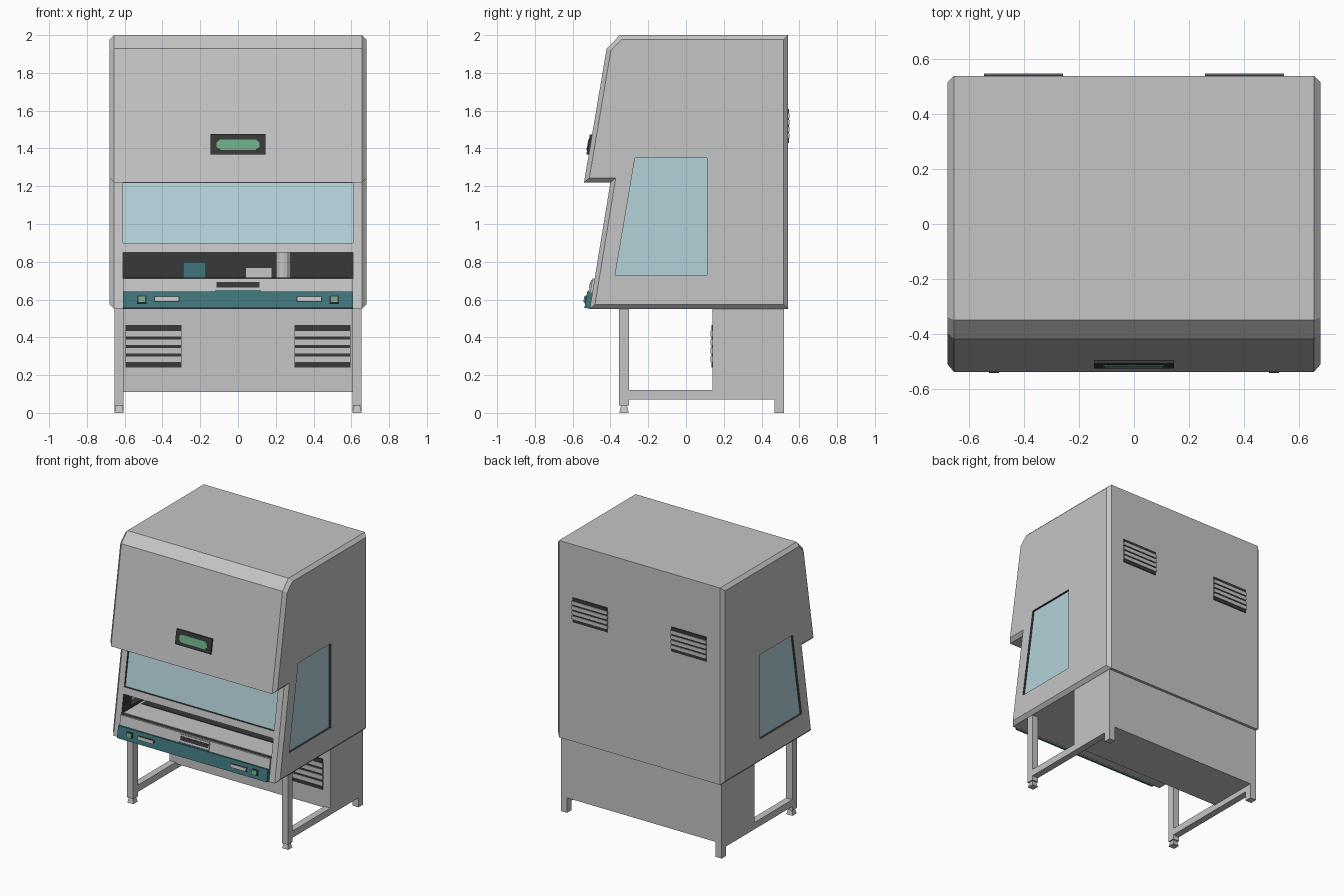
import bpy, bmesh, math
from mathutils import Matrix, Vector

if "Cube" in bpy.data.objects:
    bpy.data.objects.remove(bpy.data.objects["Cube"])


def material(name, r, g, b):
    m = bpy.data.materials.new(name)
    m.use_nodes = True
    m.diffuse_color = (r, g, b, 1)
    m.node_tree.nodes["Principled BSDF"].inputs["Base Color"].default_value = (r, g, b, 1)
    return m


GREY = material("body grey", 0.56, 0.56, 0.56)
DARK = material("dark grey", 0.04, 0.04, 0.04)
GLASS = material("pale blue glass", 0.45, 0.65, 0.70)
TEAL = material("teal", 0.05, 0.18, 0.20)
GREEN = material("green", 0.15, 0.42, 0.24)

TILT = -math.atan(0.17)


def lower_front(z):
    return -0.51 + (z - 0.55) * 0.164


def upper_front(z):
    return -0.54 + (z - 1.22) * 0.17


def finish(name, bm, *mats):
    mesh = bpy.data.meshes.new(name)
    bmesh.ops.recalc_face_normals(bm, faces=bm.faces[:])
    bm.to_mesh(mesh)
    bm.free()
    for m in mats:
        mesh.materials.append(m)
    ob = bpy.data.objects.new(name, mesh)
    bpy.context.collection.objects.link(ob)
    return ob


def box(name, mat, x0, x1, y0, y1, z0, z1):
    bm = bmesh.new()
    centre = Vector((x0 + x1, y0 + y1, z0 + z1)) / 2
    size = Matrix.Diagonal((x1 - x0, y1 - y0, z1 - z0, 1))
    bmesh.ops.create_cube(bm, size=1, matrix=Matrix.Translation(centre) @ size)
    return finish(name, bm, mat)


def panel(name, mat, front, x, z, w, h, out, depth=0.02, cut=0):
    """Slab leaning with the front, its outer face standing out from the slope."""
    bm = bmesh.new()
    a, b = w / 2, h / 2
    if cut:
        outline = [(-a, cut - b), (cut - a, -b), (a - cut, -b), (a, cut - b),
                   (a, b - cut), (a - cut, b), (cut - a, b), (-a, b - cut)]
    else:
        outline = [(-a, -b), (a, -b), (a, b), (-a, b)]
    face = bm.faces.new([bm.verts.new((u, -out, v)) for u, v in outline])
    res = bmesh.ops.extrude_face_region(bm, geom=[face])
    for v in res["geom"]:
        if isinstance(v, bmesh.types.BMVert):
            v.co.y += depth
    place = Matrix.Translation((x, front(z), z)) @ Matrix.Rotation(TILT, 4, "X")
    bm.transform(place)
    bm.faces.ensure_lookup_table()
    if not any(f.normal.y > 0.5 and f.calc_center_median().y > front(z) for f in bm.faces):
        bm.normal_update()
    return finish(name, bm, mat)


def prism(name, mats, profile, x0, x1, chamfer=0, index=0):
    """Side profile (y, z) swept along x, with optional chamfered ends."""
    bm = bmesh.new()
    ends = [[bm.verts.new((x, y, z)) for y, z in profile] for x in (x0, x1)]
    caps = [bm.faces.new(e) for e in ends]
    for i in range(len(profile)):
        j = (i + 1) % len(profile)
        bm.faces.new((ends[0][i], ends[0][j], ends[1][j], ends[1][i]))
    bmesh.ops.recalc_face_normals(bm, faces=bm.faces[:])
    if chamfer:
        bmesh.ops.inset_individual(bm, faces=caps, thickness=chamfer,
                                   depth=chamfer, use_even_offset=True)
    for f in bm.faces:
        f.material_index = index
    return finish(name, bm, *mats)


def carve(ob, cutter):
    mod = ob.modifiers.new("cut", "BOOLEAN")
    mod.operation = "DIFFERENCE"
    mod.solver = "EXACT"
    mod.object = cutter
    bpy.context.view_layer.objects.active = ob
    bpy.ops.object.modifier_apply(modifier=mod.name)
    bpy.data.objects.remove(cutter)


# Cabinet shell with chamfered sides, hollow chamber and window openings
shell = [(-0.51, 0.55), (0.54, 0.55), (0.54, 2.0), (-0.35, 2.0),
         (-0.42, 1.93), (-0.54, 1.22), (lower_front(1.22), 1.22)]
body = prism("cabinet_body", (GREY, DARK), shell, -0.656, 0.656, chamfer=0.024)


def inner(z):
    return (lower_front(z) + 0.04, z)


chamber = [(-0.8, 0.71), (0.3, 0.71), (0.3, 1.4), inner(1.4), inner(1.218),
           (-0.8, 1.218), (-0.8, 0.9), inner(0.9), inner(0.85), (-0.8, 0.85)]
carve(body, prism("chamber_cutter", (GREY, DARK), chamber, -0.61, 0.61, index=1))
window = [(-0.375, 0.73), (0.11, 0.73), (0.11, 1.35), (-0.27, 1.35)]
carve(body, prism("window_cutter", (GREY, DARK), window, -0.8, 0.8, index=1))

# Glazing
for side, s in (("left", 1), ("right", -1)):
    prism(side + "_window", (GLASS,), window, s * 0.655, s * 0.665)
panel("front_sash", GLASS, lower_front, 0, 1.06, 1.22, 0.325, -0.015, 0.01)

# Work surface, air grille and the items standing inside
box("work_surface", GREY, -0.61, 0.61, -0.46, 0.3, 0.70, 0.714)
box("floor_grille", DARK, -0.59, 0.59, -0.28, -0.18, 0.712, 0.718)
box("teal_box", TEAL, -0.29, -0.17, 0, 0.12, 0.712, 0.8)
box("grey_tray", GREY, 0.04, 0.18, 0, 0.12, 0.712, 0.77)
bm = bmesh.new()
bmesh.ops.create_cone(bm, cap_ends=True, segments=12, radius1=0.04, radius2=0.04,
                      depth=0.17, matrix=Matrix.Translation((0.24, 0.08, 0.797)))
finish("canister", bm, GREY)

# Sill and its slot
panel("front_sill", GREY, lower_front, 0, 0.673, 1.22, 0.074, 0.012, 0.03)
panel("slot_frame", GREY, lower_front, 0, 0.672, 0.24, 0.06, 0.018)
panel("slot", DARK, lower_front, 0, 0.675, 0.225, 0.028, 0.021)
panel("slot_lip", TEAL, lower_front, 0, 0.643, 0.24, 0.008, 0.021)

# Control strip with buttons and pulls
panel("control_strip", TEAL, lower_front, 0, 0.595, 1.22, 0.088, 0.028, 0.04)
for side, s in (("left", 1), ("right", -1)):
    panel(side + "_button_rim", DARK, lower_front, s * 0.51, 0.596, 0.05, 0.042, 0.033)
    panel(side + "_button", GREEN, lower_front, s * 0.51, 0.596, 0.036, 0.03, 0.039)
    panel(side + "_pull_rim", DARK, lower_front, s * 0.378, 0.596, 0.135, 0.03, 0.031)
    panel(side + "_pull", GREY, lower_front, s * 0.378, 0.597, 0.125, 0.02, 0.037)

# Display on the hood
panel("display_bezel", DARK, upper_front, 0, 1.42, 0.29, 0.108, 0.012)
panel("display_screen", GREEN, upper_front, 0, 1.418, 0.225, 0.056, 0.016, 0.01, cut=0.016)


# Vent grilles: dark plate with four slats
def vent(name, x0, x1, y, out, z0, z1):
    def slab(part, mat, t, xa, xb, za, zb):
        ya, yb = sorted((y - out * 0.004, y + out * t))
        box(name + part, mat, xa, xb, ya, yb, za, zb)
    slab("_plate", DARK, 0.005, x0, x1, z0, z1)
    step = (z1 - z0) / 5
    for i in range(4):
        mid = (z0 + z1) / 2 + (i - 1.5) * step
        slab("_slat_%d" % (i + 1), GREY, 0.009, x0 - 0.002, x1 + 0.002,
             mid - step * 0.33, mid + step * 0.33)


# Stand: rear cupboard, side rails, legs and feet
box("rear_cupboard", GREY, -0.655, 0.655, 0.14, 0.52, 0.11, 0.552)
for side, s in (("left", 1), ("right", -1)):
    xa, xb = sorted((s * 0.605, s * 0.655))
    box(side + "_front_leg", GREY, xa, xb, -0.355, -0.302, 0.038, 0.555)
    box(side + "_rail", GREY, xa, xb, -0.302, 0.52, 0.07, 0.12)
    box(side + "_rear_leg", GREY, xa, xb, 0.468, 0.52, 0, 0.12)
    bm = bmesh.new()
    place = Matrix.Translation((s * 0.63, -0.328, 0.02)) @ Matrix.Rotation(math.pi / 4, 4, "Z")
    bmesh.ops.create_cone(bm, cap_ends=True, segments=4, radius1=0.035,
                          radius2=0.022, depth=0.04, matrix=place)
    finish(side + "_front_foot", bm, GREY)
    xa, xb = sorted((s * 0.30, s * 0.595))
    vent(side + "_front_vent", xa, xb, 0.14, -1, 0.24, 0.465)
    xa, xb = sorted((s * 0.26, s * 0.545))
    vent(side + "_back_vent", xa, xb, 0.54, 1, 1.43, 1.61)
